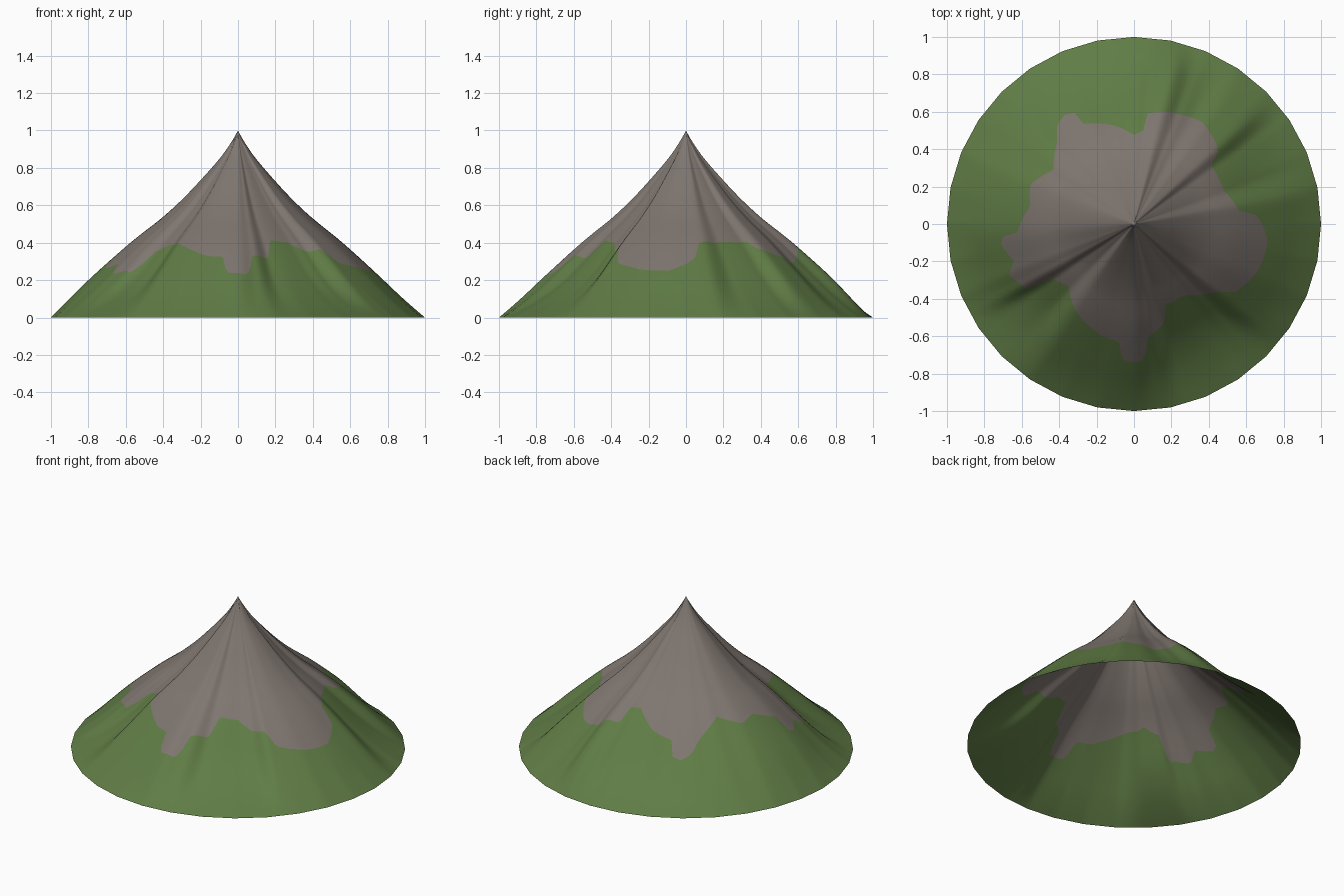
import bpy, math

if "Cube" in bpy.data.objects:
    bpy.data.objects.remove(bpy.data.objects["Cube"])

COLS, GREEN_ROWS, ROCK_ROWS = 256, 12, 28

# Ridge profile: (height, radius)
PROFILE = [(0, 1), (.1, .9), (.2, .80), (.3, .69), (.4, .575), (.46, .5), (.53, .41),
           (.63, .3), (.74, .195), (.86, .09), (.95, .028), (1, 0)]
# Ridges and valleys: (degrees, radius factor)
FOLDS = [(0, .97), (9, .98), (20, .9), (35, .9), (43, .98), (52, .97), (62, .92), (68, .94),
         (76, 1.02), (82, .99), (90, .92), (104, .87), (120, .91), (132, .93), (146, .97),
         (160, 1.01), (180, 1.0), (200, .95), (208, .92), (215, .83), (224, .83), (237, .96),
         (255, .95), (270, .97), (278, .92), (287, .83), (306, .81), (313, .83), (322, .93),
         (339, .96)]
# Plan outline of the bare rock
OUTLINE = [(.715, -.085), (.70, -.16), (.66, -.255), (.60, -.32), (.54, -.365), (.45, -.36),
           (.27, -.38), (.17, -.43), (.16, -.53), (.07, -.61), (.065, -.70), (.04, -.735),
           (-.04, -.735), (-.065, -.72), (-.08, -.63), (-.17, -.60), (-.21, -.57), (-.31, -.47),
           (-.35, -.33), (-.44, -.29), (-.57, -.35), (-.67, -.27), (-.64, -.2), (-.71, -.11),
           (-.70, -.06), (-.625, -.05), (-.555, .10), (-.555, .21), (-.43, .29), (-.41, .44),
           (-.41, .53), (-.37, .585), (-.315, .595), (-.27, .535), (-.10, .525), (0, .475),
           (.05, .5), (.07, .59), (.165, .6), (.365, .545), (.44, .43), (.45, .385),
           (.41, .315), (.48, .18), (.565, .065), (.645, .055), (.685, 0)]
EDGE = sorted((math.degrees(math.atan2(y, x)) % 360, math.hypot(x, y)) for x, y in OUTLINE)


def wrap(table):
    a, b = table[-1], table[0]
    return [(a[0] - 360, a[1])] + table + [(b[0] + 360, b[1])]


def lookup(table, v, smooth=False):
    for (a, p), (b, q) in zip(table, table[1:]):
        if a <= v <= b:
            t = (v - a) / max(b - a, 1e-6)
            if smooth:
                t = t * t * (3 - 2 * t)
            return p + (q - p) * t
    return table[-1][1]


def curve(table, v):
    # Smooth curve through the profile points
    n = len(table)
    for i in range(n - 1):
        (a, p), (b, q) = table[i], table[i + 1]
        if a <= v <= b:
            def slope(k):
                lo, hi = table[max(k - 1, 0)], table[min(k + 1, n - 1)]
                return (hi[1] - lo[1]) / (hi[0] - lo[0])
            h = b - a
            t = (v - a) / h
            return (p * (1 + 2 * t) * (1 - t) ** 2 + q * t * t * (3 - 2 * t)
                    + h * slope(i) * t * (1 - t) ** 2 - h * slope(i + 1) * t * t * (1 - t))
    return table[-1][1]


FOLDS, EDGE = wrap(FOLDS), wrap(EDGE)


def radius(deg, z):
    w = min(1, z / .28)
    w = w * (2 - w)
    return curve(PROFILE, z) * (1 + (lookup(FOLDS, deg, True) - 1) * w)


def rock_height(deg):
    # Height at which the slope reaches the rock outline
    target, lo, hi = lookup(EDGE, deg), .1, .7
    for _ in range(18):
        mid = (lo + hi) / 2
        if radius(deg, mid) > target:
            lo = mid
        else:
            hi = mid
    return lo


# Slope: each column has its rows split exactly at the rock line
rows = GREEN_ROWS + ROCK_ROWS
verts, faces, mats = [], [], []
for c in range(COLS):
    deg = 360 * c / COLS
    a = math.radians(deg)
    side = math.pi / 16
    flat = math.cos(side / 2) / math.cos(a % side - side / 2)   # 32-sided rim
    zb = rock_height(deg)
    for r in range(rows):
        if r < GREEN_ROWS:
            z = zb * r / GREEN_ROWS
        else:
            z = zb + (1 - zb) * (r - GREEN_ROWS) / ROCK_ROWS
        d = radius(deg, z) * (1 + (flat - 1) * max(0, 1 - z / .3))
        verts.append((d * math.cos(a), d * math.sin(a), z))
apex = len(verts)
verts.append((0, 0, 1))
for c in range(COLS):
    i, j = c * rows, (c + 1) % COLS * rows
    for r in range(rows - 1):
        faces.append((i + r, j + r, j + r + 1, i + r + 1))
        mats.append(0 if r < GREEN_ROWS else 1)
    faces.append((i + rows - 1, j + rows - 1, apex))
    mats.append(1)

mesh = bpy.data.meshes.new("mountain")
mesh.from_pydata(verts, [], faces)
for name, col in (("grass green", (.117, .202, .06, 1)), ("rock grey", (.212, .181, .161, 1))):
    m = bpy.data.materials.new(name)
    m.diffuse_color = col
    m.use_nodes = True
    m.node_tree.nodes["Principled BSDF"].inputs["Base Color"].default_value = m.diffuse_color
    mesh.materials.append(m)
for p, k in zip(mesh.polygons, mats):
    p.material_index = k
    p.use_smooth = True
mesh.update()
mountain = bpy.data.objects.new("mountain", mesh)
bpy.context.collection.objects.link(mountain)
